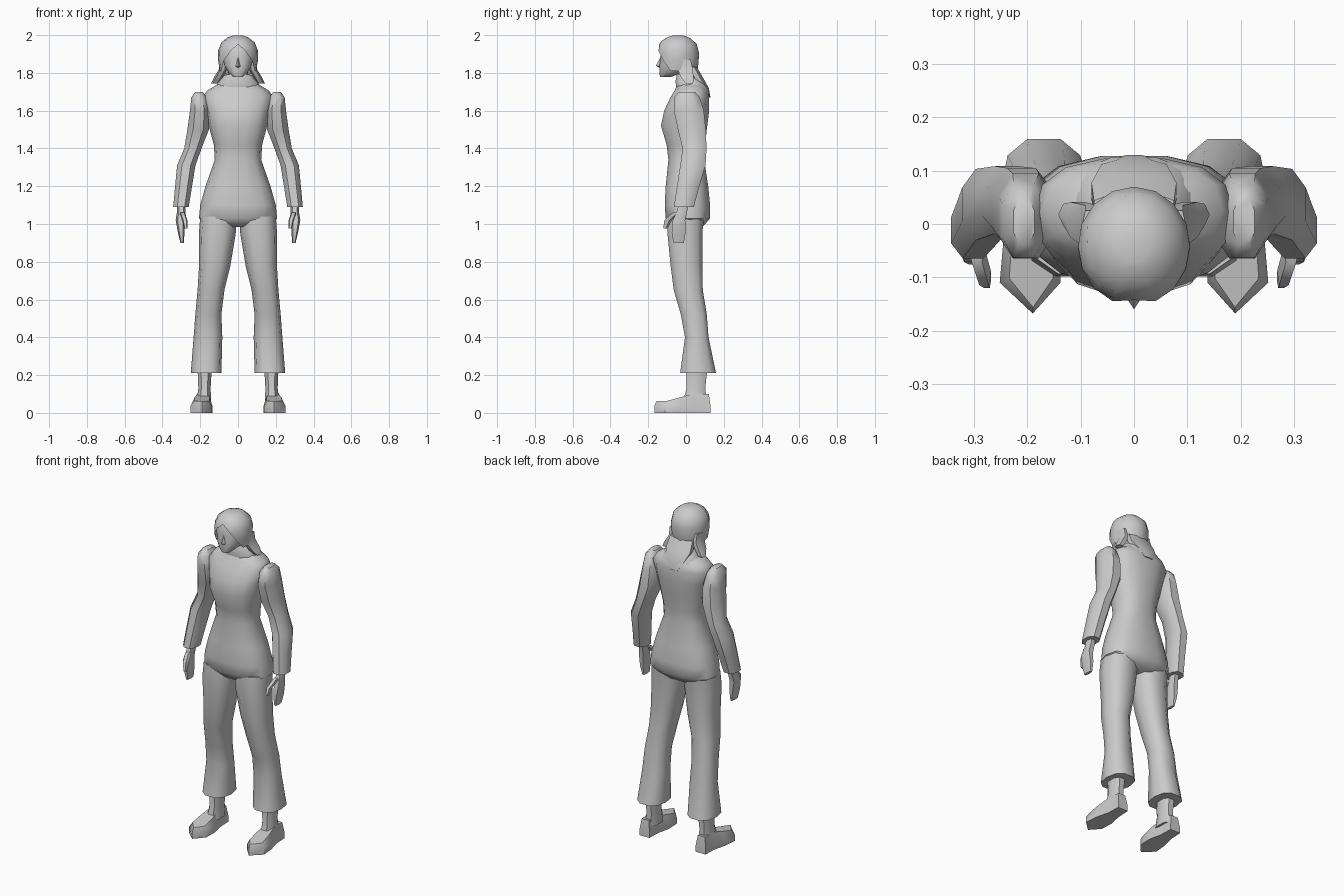
import bpy, bmesh, math

grey = bpy.data.materials.new("light grey")
grey.diffuse_color = (0.6, 0.6, 0.6, 1)


def finish(name, bm, angle=50):
    bmesh.ops.recalc_face_normals(bm, faces=bm.faces)
    mesh = bpy.data.meshes.new(name)
    bm.to_mesh(mesh)
    bm.free()
    mesh.materials.append(grey)
    ob = bpy.data.objects.new(name, mesh)
    bpy.context.collection.objects.link(ob)
    bpy.ops.object.select_all(action='DESELECT')
    ob.select_set(True)
    bpy.context.view_layer.objects.active = ob
    bpy.ops.object.shade_smooth_by_angle(angle=math.radians(angle))
    return ob


def skin(bm, rings, caps=(True, True)):
    loops = [[bm.verts.new(p) for p in r] for r in rings]
    for a, b in zip(loops, loops[1:]):
        n = len(a)
        for i in range(n):
            bm.faces.new((a[i], a[(i + 1) % n], b[(i + 1) % n], b[i]))
    for loop, on in zip((loops[0], loops[-1]), caps):
        if on:
            bm.faces.new(loop)


def loft(name, rows, n=10, power=0.8, tilt=0.0, mirror=False, angle=50, caps=(True, True)):
    """Each row is a section: z, x min, x max, y min, y max. Tilt raises z with y."""
    for s in ((1, -1) if mirror else (1,)):
        rings = []
        for z, x0, x1, y0, y1 in rows:
            ring = []
            for i in range(n):
                a = 2 * math.pi * (i + 0.5) / n - math.pi / 2
                c, d = math.cos(a), math.sin(a)
                c = math.copysign(abs(c) ** power, c)
                d = math.copysign(abs(d) ** power, d)
                y = (y0 + y1) / 2 + d * (y1 - y0) / 2
                ring.append((s * ((x0 + x1) / 2 + c * (x1 - x0) / 2), y, z + tilt * y))
            rings.append(ring)
        bm = bmesh.new()
        skin(bm, rings, caps)
        side = "" if not mirror else ("_right" if s > 0 else "_left")
        finish(name + side, bm, angle)


def sym(z, w, y0, y1):
    return (z, -w, w, y0, y1)


# Tunic from hem to collar
loft("tunic", [
    sym(0.985, 0.14, -0.07, 0.09), sym(1.03, 0.207, -0.11, 0.13),
    sym(1.10, 0.20, -0.115, 0.13), sym(1.20, 0.172, -0.11, 0.12),
    sym(1.34, 0.123, -0.095, 0.098), sym(1.42, 0.128, -0.105, 0.103),
    sym(1.52, 0.155, -0.135, 0.115), sym(1.60, 0.168, -0.118, 0.125),
    sym(1.67, 0.187, -0.085, 0.125), sym(1.705, 0.165, -0.062, 0.118),
    sym(1.755, 0.085, -0.04, 0.085)], n=14)

# Flared trousers
loft("trouser_leg", [
    (0.21, 0.088, 0.25, -0.035, 0.163), (0.40, 0.083, 0.235, -0.008, 0.122),
    (0.52, 0.088, 0.226, -0.03, 0.113), (0.65, 0.072, 0.214, -0.068, 0.092),
    (0.78, 0.04, 0.206, -0.085, 0.09), (0.95, 0.012, 0.207, -0.102, 0.09),
    (1.04, 0.008, 0.20, -0.098, 0.10)], n=10, mirror=True)

# Sleeves
loft("sleeve", [
    (1.09, 0.258, 0.346, -0.068, 0.045), (1.20, 0.24, 0.336, -0.052, 0.075),
    (1.31, 0.222, 0.326, -0.035, 0.108), (1.40, 0.19, 0.288, -0.022, 0.113),
    (1.50, 0.15, 0.272, -0.048, 0.11), (1.60, 0.148, 0.258, -0.07, 0.10),
    (1.67, 0.165, 0.25, -0.068, 0.078), (1.70, 0.185, 0.228, -0.04, 0.05)],
    n=8, power=0.85, mirror=True)

# Hands with a forward thumb
loft("hand", [
    (0.90, 0.287, 0.305, -0.07, -0.008), (0.955, 0.283, 0.318, -0.08, 0.002),
    (1.02, 0.28, 0.33, -0.075, 0.0), (1.07, 0.278, 0.322, -0.05, 0.01),
    (1.12, 0.28, 0.325, -0.04, 0.02)], n=6, mirror=True)
loft("thumb", [
    (0.975, 0.268, 0.284, -0.122, -0.10), (1.02, 0.268, 0.295, -0.118, -0.075),
    (1.06, 0.28, 0.31, -0.075, -0.03)], n=5, mirror=True)

# Ankles, and feet with a pointed toe
loft("ankle", [
    (0.06, 0.14, 0.222, -0.02, 0.115), (0.13, 0.143, 0.212, 0.0, 0.105),
    (0.26, 0.135, 0.218, 0.0, 0.12)], n=8, mirror=True)
outline = [(0.19, -0.168), (0.252, -0.11), (0.245, -0.03), (0.225, 0.05), (0.222, 0.13),
           (0.155, 0.13), (0.152, 0.05), (0.135, -0.03), (0.138, -0.11)]
for s, side in ((1, "right"), (-1, "left")):
    bm = bmesh.new()
    rings = [[(s * x, y, 0) for x, y in outline]]
    for inset, base, rise in ((1.0, 0.035, 0.0), (0.72, 0.063, 0.25)):
        rings.append([(s * (0.188 + (x - 0.188) * inset), y * (0.93 if inset < 1 else 1),
                       base + rise * max(0, y + 0.11) * (1 if y < 0.06 else 0.6))
                      for x, y in outline])
    skin(bm, rings)
    finish("foot_" + side, bm)

# Neck, head and nose
loft("neck", [sym(1.70, 0.06, -0.045, 0.07), sym(1.85, 0.055, -0.05, 0.05)], n=8)
loft("head", [
    sym(1.778, 0.026, -0.138, -0.08), sym(1.80, 0.05, -0.143, -0.02),
    sym(1.84, 0.075, -0.142, 0.03), sym(1.89, 0.083, -0.137, 0.045),
    sym(1.95, 0.08, -0.132, 0.05), sym(1.985, 0.05, -0.09, 0.02)], n=12)
bm = bmesh.new()
tip, top, low = [bm.verts.new(p) for p in ((0, -0.16, 1.838), (0, -0.134, 1.885), (0, -0.138, 1.826))]
l, r = [bm.verts.new((x, -0.136, 1.833)) for x in (-0.016, 0.016)]
for f in ((tip, top, l), (tip, r, top), (tip, l, low), (tip, low, r)):
    bm.faces.new(f)
finish("nose", bm)

# Hair shell with a centre parting: short at the brow, long at the nape
bm = bmesh.new()
n = 16
rings = []
for k in range(6):
    ring = []
    for i in range(n):
        a = 2 * math.pi * i / n - math.pi / 2
        back = math.sin(a)
        hem = 1.95 if i == 0 else (1.915 if back < -0.9 else 1.865 if back < -0.6 else
                                  1.81 if back < 0.1 else 1.765)
        t = k / 5
        z = hem + (1.997 - hem) * math.sin(t * math.pi / 2)
        h = max(0.0, (z - 1.90) / 0.1)
        w = math.sqrt(max(0.01, 1 - min(1, h) ** 2.4))
        if z < 1.87:
            w -= (1.87 - z) * 1.5
        ring.append((math.cos(a) * 0.106 * w, -0.042 + back * 0.112 * w, z))
    rings.append(ring)
skin(bm, rings, (False, True))
finish("hair", bm)

# Hanging locks beside the neck and the tail behind it
loft("side_lock", [
    (1.745, 0.10, 0.142, -0.005, 0.04), (1.775, 0.082, 0.128, -0.03, 0.045),
    (1.82, 0.06, 0.10, -0.05, 0.04), (1.87, 0.06, 0.10, -0.06, 0.03)], n=6, mirror=True)
loft("hair_tail", [
    sym(1.67, 0.03, 0.115, 0.13), sym(1.72, 0.065, 0.085, 0.122),
    sym(1.77, 0.085, 0.03, 0.095), sym(1.83, 0.08, 0.0, 0.06)], n=8)

# Collar folded down at the back
loft("collar", [
    sym(1.715, 0.12, -0.055, 0.128), sym(1.745, 0.112, -0.058, 0.12),
    sym(1.785, 0.075, -0.05, 0.085), sym(1.765, 0.062, -0.042, 0.072)],
    n=12, tilt=-0.2, caps=(False, False))
